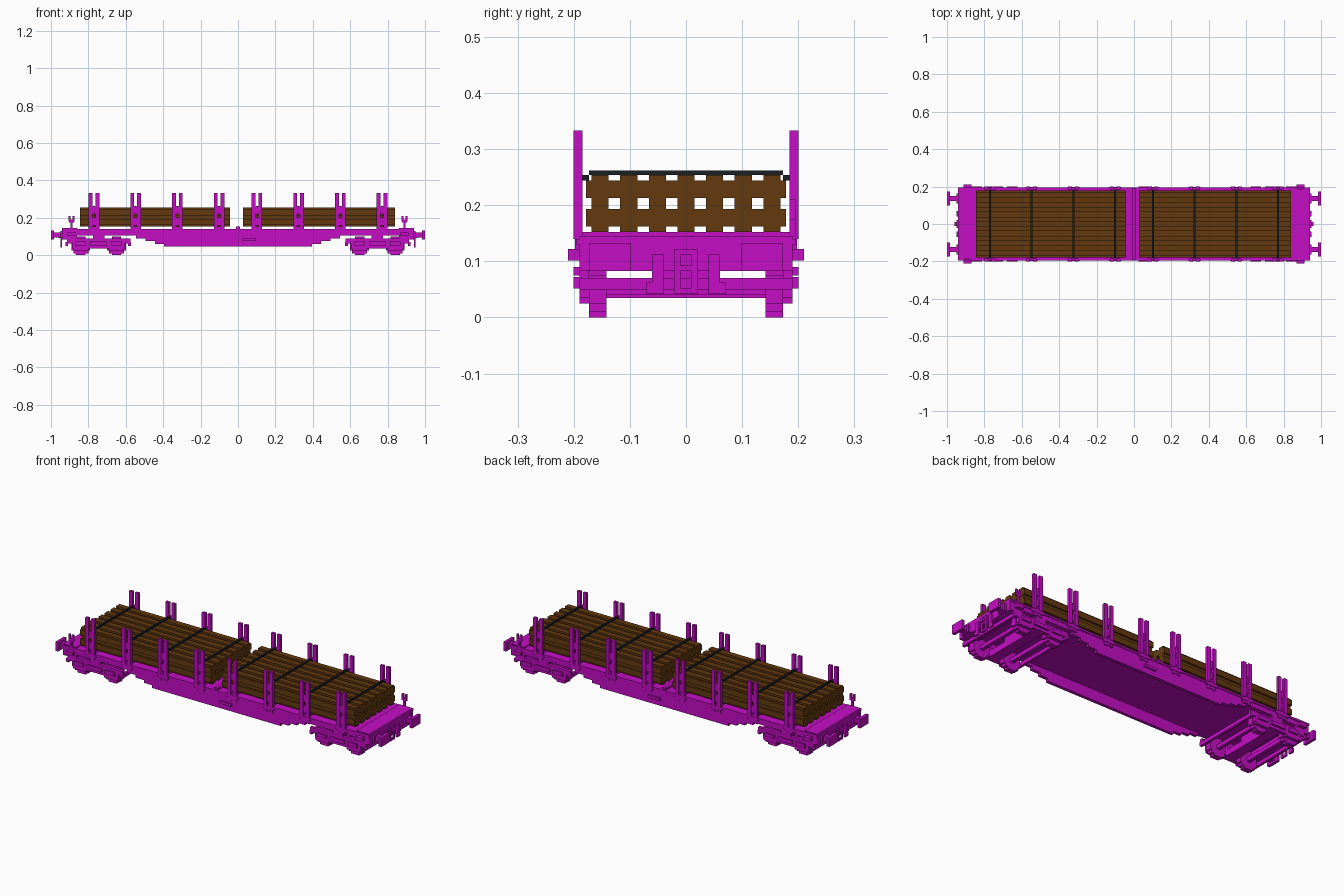
import bpy, bmesh
from mathutils import Matrix, Vector

cube = bpy.data.objects.get("Cube")
if cube:
    bpy.data.objects.remove(cube, do_unlink=True)


def material(name, *rgb):
    mat = bpy.data.materials.new(name)
    mat.use_nodes = True
    mat.diffuse_color = (*rgb, 1)
    shader = next(node for node in mat.node_tree.nodes if node.type == 'BSDF_PRINCIPLED')
    shader.inputs["Base Color"].default_value = mat.diffuse_color
    return mat


magenta = material("magenta_paint", .56, .004, .56)
brown = material("brown_timber", .127, .042, .005)
black = material("dark_strap", .01, .014, .018)


def around(centre, half):
    return centre - half, centre + half


def flipped(span):
    return -span[1], -span[0]


class Part:
    """Collects boxes, optionally mirrored in x or y, into one mesh object."""
    def __init__(self, name, mat=magenta):
        self.bm = bmesh.new()
        self.mesh = bpy.data.meshes.new(name)
        self.mesh.materials.append(mat)
        obj = bpy.data.objects.new(name, self.mesh)
        bpy.context.collection.objects.link(obj)

    def __enter__(self):
        return self

    def __exit__(self, *error):
        self.bm.to_mesh(self.mesh)
        self.bm.free()

    def box(self, x, y, z, mirror=""):
        for xs in [x, flipped(x)] if "x" in mirror else [x]:
            for ys in [y, flipped(y)] if "y" in mirror else [y]:
                low, high = (Vector(corner) for corner in zip(xs, ys, z))
                place = Matrix.Translation((low + high) / 2)
                scale = Matrix.Diagonal((*(high - low), 1))
                bmesh.ops.create_cube(self.bm, size=1, matrix=place @ scale)


# Shared levels and widths
unit = .0102
deck_end = .94
deck_side = .19
deck_top = .14
deck_base = .105
frame_base = .083
load_base = .152
load_top = load_base + 10 * unit
load_side = .173
stake_top = .333
stake_xs = [side * (.77 - i * .223) for side in (-1, 1) for i in range(4)]

# Deck with edge flanges, end beams and a middle ridge
full_width = around(0, deck_side)
with Part("deck") as deck:
    deck.box(around(0, deck_end), full_width, (deck_base, deck_top))
    deck.box(around(0, deck_end), (deck_side, deck_side + unit / 2), (deck_top - unit, deck_top), "y")
    deck.box((.86, deck_end), full_width, (frame_base, deck_top + unit / 2), "x")
    deck.box(around(0, unit), full_width, (deck_top, load_base))

# Side beams whose bellies deepen towards the middle in steps
with Part("side_beams") as beams:
    web = (load_side, deck_side)
    step = .015
    beams.box(around(0, deck_end), web, (deck_base, deck_top), "y")
    for i in range(4):
        top = deck_base - i * step
        beams.box(around(0, .545 - i * .05), web, (top - step, top), "y")
    beams.box(around(.06, .035), (deck_side, deck_side + unit), (.075, .09), "y")

# Cross bearers under the load
with Part("load_bearers") as bearers:
    for x in stake_xs:
        bearers.box(around(x, 2 * unit), full_width, (deck_top, load_base))

# Paired side stakes with ladder webs and pockets
with Part("side_stakes") as stakes:
    inner, outer = deck_side - unit / 2, deck_side + unit
    for x in stake_xs:
        for post in (x - .018, x + .018):
            stakes.box(around(post, unit), (inner, outer), (deck_top, stake_top), "y")
            stakes.box(around(post, unit * .7), (inner, outer - unit / 2), (deck_base, deck_top), "y")
        for rung in (deck_top - unit, .18, .24):
            stakes.box(around(x, unit), around(deck_side, unit / 2), around(rung, 2 * unit), "y")
        stakes.box(around(x, .034), (inner, outer - unit / 4), (.122, deck_top), "y")

# Log bundles: two layers of blocky round logs, cross-shaped in section
wide, narrow = 2.5 * unit, 1.5 * unit
bundles = {"left_logs": (.027, .84), "right_logs": (-.845, -.042)}
for name, span in bundles.items():
    with Part(name, brown) as logs:
        for z in (load_base + wide, load_top - wide):
            for row in range(-3, 4):
                y = row * 2 * wide
                logs.box(span, around(y, wide), around(z, narrow))
                logs.box(span, around(y, narrow), around(z, wide))

# Straps across the logs, tied to the stakes
with Part("load_straps", black) as straps:
    for x in stake_xs:
        width = around(x, unit / 2)
        straps.box(width, around(0, load_side), (load_top, load_top + unit * .8))
        straps.box(width, (load_side, deck_side - unit / 2), (load_top - unit, load_top), "y")

# Bogie frames: side frames, bolster, end bars and axle boxes
axle_xs = (.65, .84)
bogie_x = sum(axle_xs) / 2
rail_base, rail_top = .035, .088
rail_middle = (rail_base + rail_top) / 2
with Part("bogie_frames") as frames:
    side = (load_side, deck_side)
    bolster = around(bogie_x, .03)
    frames.box(around(bogie_x, .17), side, (rail_middle, rail_top), "xy")
    frames.box(around(bogie_x, .14), side, (rail_base, rail_middle), "xy")
    frames.box(around(bogie_x, .045), (load_side, deck_side + unit), around(rail_middle, unit), "xy")
    frames.box(bolster, around(0, load_side), (rail_base, .068), "x")
    frames.box(bolster, around(0, .05), (rail_base, deck_base), "x")
    frames.box(bolster, (.15, deck_side), (rail_base, deck_base), "xy")
    for end in (bogie_x - .165, bogie_x + .17):
        frames.box(around(end, unit * .7), full_width, around(.06, unit), "x")
    for x in axle_xs:
        frames.box(around(x, .028), (deck_side, deck_side + unit), around(rail_middle, unit), "xy")
        frames.box(around(x, .04), side, (rail_base - unit, rail_middle), "xy")

# Wheels: stepped discs on square axles
with Part("wheels_and_axles") as wheels:
    radius = .05
    for x in axle_xs:
        for across, up in ((.5, 1), (.8, .8), (1, .5)):
            wheels.box(around(x, radius * across), (.142, load_side), around(radius, radius * up), "xy")
        wheels.box(around(x, unit), around(0, load_side), around(radius, unit), "x")

# Buffers: base, shaft and plate
with Part("buffers") as buffers:
    tip = 1 - unit * 1.6
    buffer_y, buffer_z = .136, .108
    buffers.box((tip, 1), around(buffer_y, .037), around(buffer_z, .025), "xy")
    buffers.box((deck_end, tip), around(buffer_y, .014), around(buffer_z, .014), "xy")
    buffers.box((deck_end, deck_end + unit), around(buffer_y, .026), around(buffer_z, .02), "xy")

# Coupling hooks, hanging links and hoses
with Part("couplings") as couplings:
    hang = (deck_end, deck_end + unit)
    foot = .042
    couplings.box((deck_end, deck_end + 2 * unit), around(0, unit), around(.102, unit), "x")
    couplings.box(hang, around(0, 2 * unit), (frame_base, .122), "x")
    couplings.box(hang, (unit, 2 * unit), (foot, frame_base), "xy")
    couplings.box(hang, around(0, unit), (foot, foot + unit), "x")
    couplings.box(hang, around(.05, unit), (foot, .112), "xy")
    couplings.box(hang, (.05, .07), (foot, foot + 2 * unit), "xy")

# Side lugs and forked brake levers at opposite corners
with Part("brake_levers") as levers:
    lever_x, lever_top = .89, .21
    levers.box(around(lever_x, 2 * unit), (deck_side, deck_side + 2 * unit), around(.112, unit), "xy")
    for corner in (-1, 1):
        x = corner * lever_x
        depth = around(corner * deck_side, unit / 2)
        levers.box(around(x, unit / 2), depth, (deck_top, lever_top - 2 * unit))
        levers.box(around(x, unit * 1.4), depth, around(lever_top - 3 * unit, unit / 2))
        for prong in (x - unit, x + unit):
            levers.box(around(prong, unit / 2), depth, (lever_top - 3 * unit, lever_top))
